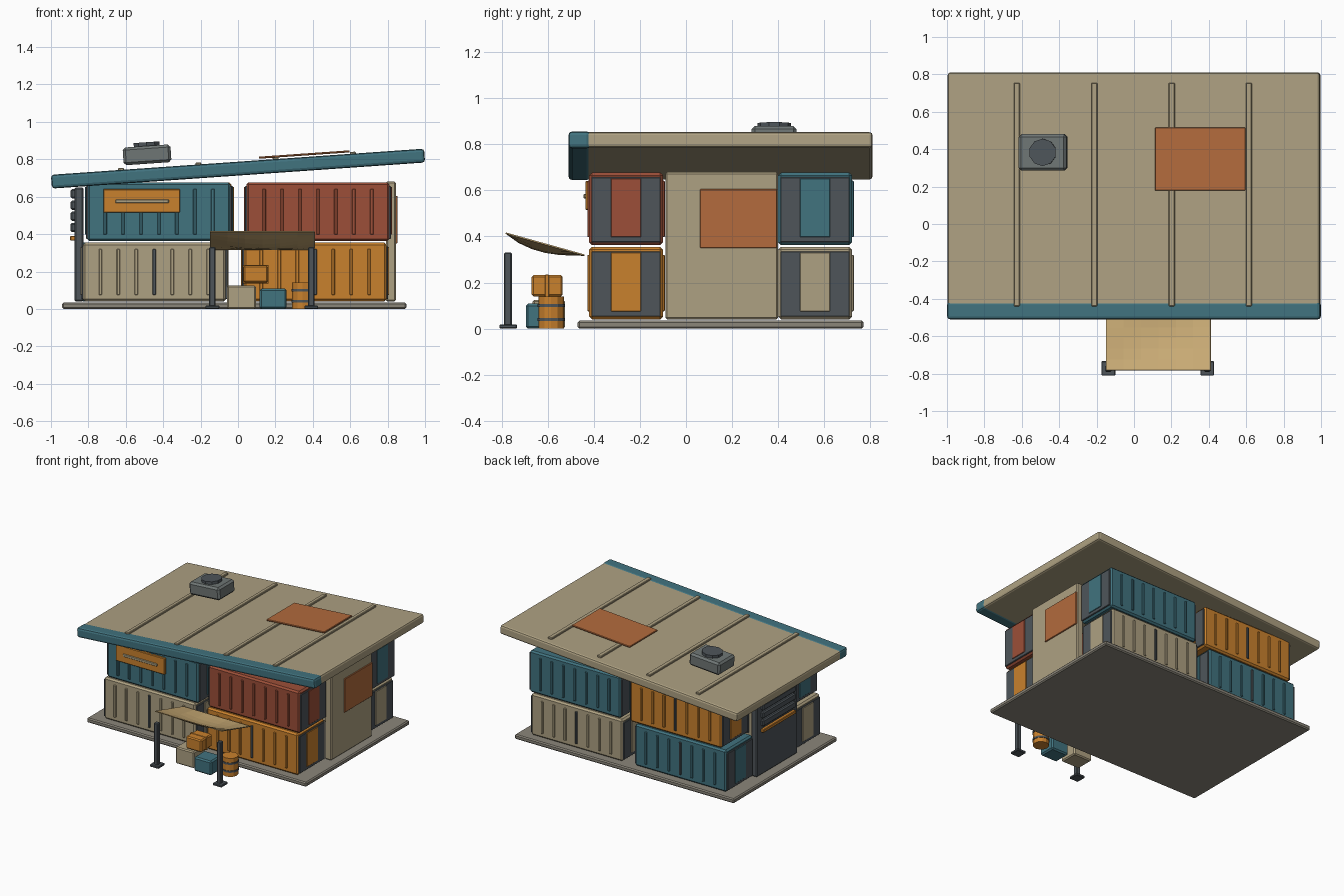
import bpy, bmesh
from math import radians, sin, pi
from mathutils import Matrix, Vector

if "Cube" in bpy.data.objects:
    bpy.data.objects.remove(bpy.data.objects["Cube"])


def material(name, hex_code):
    srgb = [int(hex_code[i:i + 2], 16) / 255 for i in (0, 2, 4)]
    lin = [c / 12.92 if c < 0.04045 else ((c + 0.055) / 1.055) ** 2.4 for c in srgb]
    mat = bpy.data.materials.new(name)
    mat.use_nodes = True
    mat.diffuse_color = (*lin, 1)
    mat.node_tree.nodes["Principled BSDF"].inputs["Base Color"].default_value = (*lin, 1)
    return mat


beige = material("beige", "AEA182")
teal = material("teal", "41737F")
orange = material("orange", "C9812D")
red = material("brick red", "9C4F38")
dark = material("dark grey", "4E555A")
grey = material("mid grey", "6F7675")
concrete = material("concrete", "8B867A")
rust = material("terracotta", "B36B3D")
canvas = material("canvas tan", "C8AA74")


def finish(name, bm, mat, matrix=None):
    mesh = bpy.data.meshes.new(name)
    bmesh.ops.recalc_face_normals(bm, faces=bm.faces)
    bm.to_mesh(mesh)
    bm.free()
    mesh.materials.append(mat)
    obj = bpy.data.objects.new(name, mesh)
    if matrix:
        obj.matrix_world = matrix
    bpy.context.collection.objects.link(obj)
    return obj


def box(name, mat, x, y, z, bevel=0.006, segments=1, matrix=None):
    """Bevelled box from (min, max) spans on each axis."""
    spans = (x, y, z)
    size = Vector([b - a for a, b in spans])
    mid = Vector([(a + b) / 2 for a, b in spans])
    bm = bmesh.new()
    bmesh.ops.create_cube(bm, size=1)
    for v in bm.verts:
        v.co = v.co * size + mid
    if bevel:
        bmesh.ops.bevel(bm, geom=bm.edges[:], offset=min(bevel, min(size) * 0.4),
                        segments=segments, profile=0.5, affect='EDGES')
    return finish(name, bm, mat, matrix)


def cylinder(name, mat, centre, radius, z, sides, matrix=None):
    bm = bmesh.new()
    place = Matrix.Translation((*centre, (z[0] + z[1]) / 2))
    bmesh.ops.create_cone(bm, cap_ends=True, segments=sides, radius1=radius,
                          radius2=radius, depth=z[1] - z[0], matrix=place)
    return finish(name, bm, mat, matrix)


def container(name, mat, x0, y0, z0, dark_centre):
    """Ribbed container with a framed door at each end."""
    length, depth, height = 0.765, 0.32, 0.315
    x1, y1, z1 = x0 + length, y0 + depth, z0 + height
    box(name + "_body", mat, (x0, x1), (y0, y1), (z0, z1), 0.012)
    mid = x0 + length / 2
    for side, y in (("front", y0), ("back", y1)):
        for i in range(-3, 4):
            cx = mid + i * 0.096
            rib = dark if i == 0 and dark_centre else mat
            box(f"{name}_{side}_rib", rib, (cx - 0.009, cx + 0.009),
                (y - 0.008, y + 0.008), (z0 + 0.035, z1 - 0.035), 0.003)
    for x in (x0, x1):
        box(name + "_door", dark, (x - 0.008, x + 0.008), (y0 + 0.01, y1 - 0.01),
            (z0 + 0.012, z1 - 0.02), 0.003)
        box(name + "_door_panel", mat, (x - 0.013, x + 0.013), (y0 + 0.095, y1 - 0.095),
            (z0 + 0.035, z1 - 0.025), 0.002)


# Ground slab
box("ground_slab", concrete, (-0.94, 0.90), (-0.47, 0.77), (0, 0.035), 0.008)

# Stacked containers
FRONT, BACK, LOW, HIGH = -0.42, 0.40, 0.04, 0.362
container("front_lower_beige", beige, -0.83, FRONT, LOW, True)
container("front_upper_teal", teal, -0.805, FRONT, HIGH, False)
container("front_lower_orange", orange, 0.03, FRONT, LOW, True)
container("front_upper_red", red, 0.045, FRONT, HIGH, False)
container("back_lower_beige", beige, 0.03, BACK, LOW, True)
container("back_upper_teal", teal, 0.045, BACK, HIGH, False)
container("back_lower_teal", teal, -0.84, BACK, LOW, True)
container("back_upper_orange", orange, -0.80, BACK, HIGH, True)

# End wall with patch panel
box("end_wall", beige, (0.79, 0.845), (-0.09, 0.40), (0.04, 0.68), 0.008)
box("end_wall_patch", rust, (0.84, 0.853), (0.06, 0.395), (0.35, 0.605), 0.003)

# Shutter wall at the opposite end
box("shutter_wall", dark, (-0.875, -0.825), (-0.09, 0.40), (0.04, 0.65), 0.008)
for i in range(4):
    z = 0.41 + i * 0.06
    box("shutter_slat", dark, (-0.895, -0.86), (-0.04, 0.35), (z, z + 0.05), 0.008)
box("shutter_handle_bar", orange, (-0.897, -0.86), (-0.04, 0.35), (0.365, 0.39), 0.004)

# Front sign board
box("sign_board", orange, (-0.72, -0.31), (-0.437, -0.415), (0.515, 0.64), 0.004)
box("sign_stripe", beige, (-0.655, -0.37), (-0.444, -0.43), (0.565, 0.585), 0.003)

# Sloping roof, everything in its own tilted frame
tilt = Matrix.Translation((0, 0, 0.75)) @ Matrix.Rotation(radians(-4), 4, 'Y')
box("roof", beige, (-0.997, 0.997), (-0.46, 0.81), (-0.034, 0.034), 0.014, 2, tilt)
box("roof_front_trim", teal, (-1.0, 1.0), (-0.51, -0.415), (-0.037, 0.037), 0.016, 2, tilt)
for x in (-0.625, -0.21, 0.205, 0.618):
    box("roof_seam", beige, (x - 0.016, x + 0.016), (-0.44, 0.755), (0.03, 0.047), 0.004, 1, tilt)
box("roof_patch", rust, (0.115, 0.602), (0.18, 0.515), (0.045, 0.056), 0.003, 1, tilt)

# Rooftop cooling unit
box("cooler_unit", grey, (-0.608, -0.352), (0.285, 0.48), (0.06, 0.155), 0.014, 1, tilt)
cylinder("cooler_fan", dark, (-0.478, 0.383), 0.073, (0.15, 0.175), 10, tilt)

# Awning: canvas sheet sagging between straight edges
bm = bmesh.new()
n = 6
bmesh.ops.create_grid(bm, x_segments=n, y_segments=n, size=0.5)
for v in bm.verts:
    u, t = v.co.x + 0.5, v.co.y + 0.5
    sag = 0.036 * sin(pi * u) * sin(pi * t ** 0.8)
    v.co = Vector((-0.15 + 0.56 * u, -0.78 + 0.34 * t, 0.417 - 0.095 * t - sag))
awning = finish("awning", bm, canvas)
solid = awning.modifiers.new("thickness", 'SOLIDIFY')
solid.thickness = 0.006

# Awning posts
for x in (-0.137, 0.392):
    box("awning_post", dark, (x - 0.017, x + 0.017), (-0.79, -0.756), (0.01, 0.33), 0.005)
    box("post_foot", dark, (x - 0.037, x + 0.037), (-0.81, -0.733), (0, 0.018), 0.004)

# Crates
box("beige_crate", beige, (-0.06, 0.095), (-0.665, -0.525), (0, 0.125), 0.008)
box("teal_crate", teal, (0.115, 0.26), (-0.695, -0.565), (0, 0.108), 0.01)
box("orange_crate", orange, (0.03, 0.16), (-0.67, -0.535), (0.14, 0.232), 0.008)
box("orange_crate_strap", orange, (0.026, 0.164), (-0.611, -0.595), (0.137, 0.235), 0.002)

# Barrel with hoops
spot = (0.345, -0.585)
cylinder("barrel", orange, spot, 0.056, (0, 0.14), 12)
for z in (0.04, 0.1):
    cylinder("barrel_hoop", dark, spot, 0.06, (z - 0.007, z + 0.007), 12)
